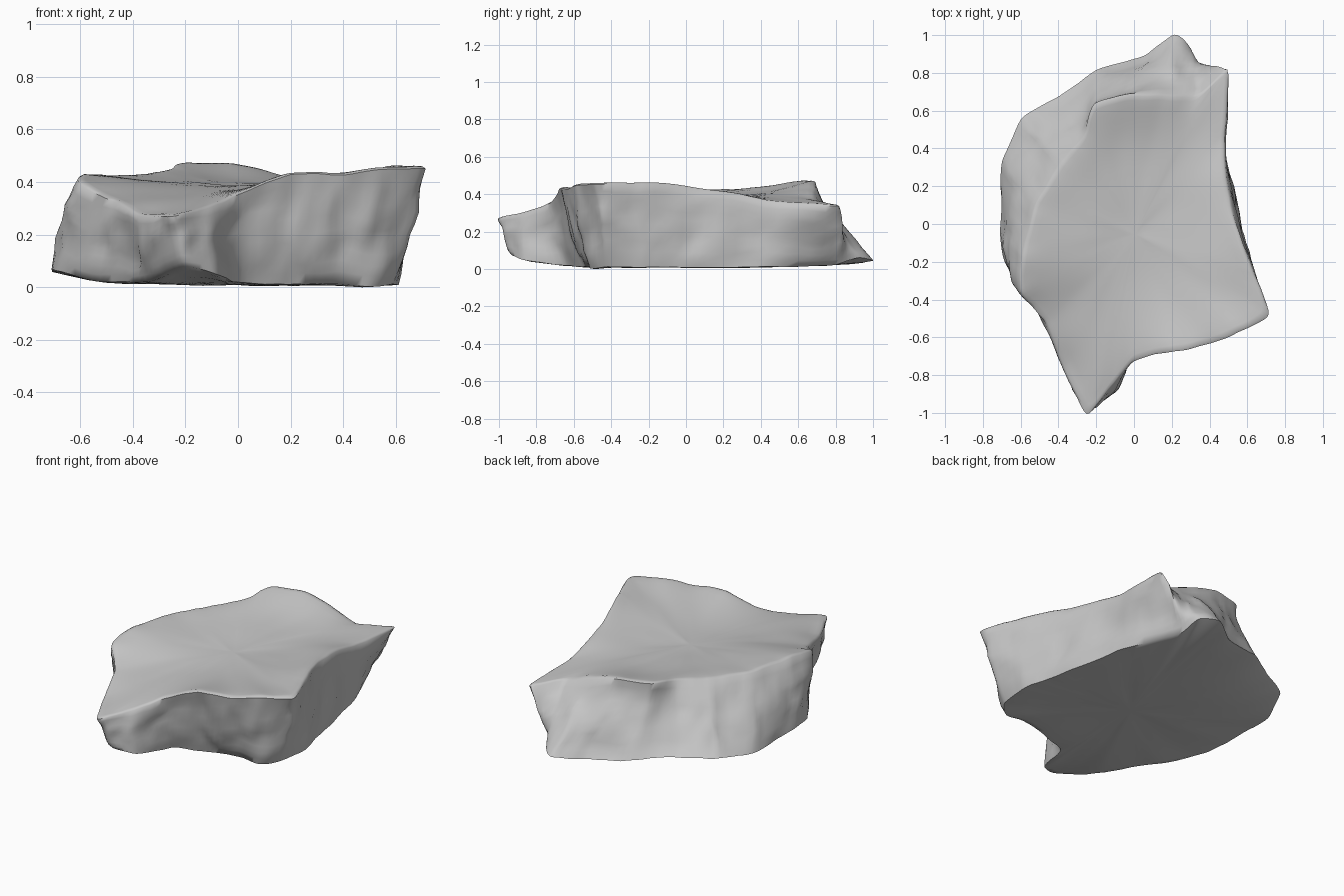
import bpy
import bmesh
from mathutils import Vector, noise

old = bpy.data.objects.get("Cube")
if old:
    bpy.data.objects.remove(old, do_unlink=True)

# Corner columns, counter-clockwise from the front tip:
# upper rim x, y, z, then lower rim x, y, z
COLUMNS = [
    (-.25, -1.01, .28, -.2, -.93, .09), (-.13, -.87, .31, -.08, -.88, .06),
    (0, -.73, .36, 0, -.64, .03), (.2, -.68, .44, .18, -.56, .02),
    (.4, -.64, .44, .37, -.51, .02), (.55, -.58, .46, .5, -.51, .01),
    (.72, -.48, .46, .59, -.42, .02), (.63, -.24, .47, .61, -.22, .02),
    (.51, .1, .44, .56, 0, .02), (.48, .45, .375, .48, .42, .02),
    (.5, .82, .345, .33, .78, .03), (.34, .69, .375, .3, .93, .07),
    (.15, .69, .44, .21, 1.01, .05), (-.03, .69, .48, .05, .9, .04),
    (-.21, .64, .485, -.2, .82, .07), (-.27, .47, .45, -.42, .67, .09),
    (-.4, .32, .43, -.6, .56, .09), (-.53, .1, .43, -.7, .33, .07),
    (-.59, -.16, .44, -.71, .03, .07), (-.61, -.36, .41, -.69, -.2, .07),
    (-.47, -.53, .34, -.5, -.42, .03), (-.38, -.76, .285, -.33, -.7, .03),
]
# Hollows and swells inside the upper face
SWELLS = [(0, -.35, .37), (0, 0, .39), (.28, .1, .395), (0, .4, .4),
          (-.28, -.55, .345), (.32, -.35, .42), (-.3, .05, .41)]
SAMPLES = 7
CENTRE = Vector((0, -.05, 0))


def clamp(value):
    return max(0, min(1, value))


def spline(a, b, c, d, t):
    """Rounded path through b and c, with slack to keep corners firm."""
    m, n = (c - a) * .3, (d - b) * .3
    s, q = t * t, t * t * t
    return b * (2*q - 3*s + 1) + m * (q - 2*s + t) + c * (3*s - 2*q) + n * (q - s)


def resample(points):
    count = len(points)
    return [spline(*(points[(i + k) % count] for k in (-1, 0, 1, 2)), j / SAMPLES)
            for i in range(count) for j in range(SAMPLES)]


upper = resample([Vector(c[:3]) for c in COLUMNS])
lower = resample([Vector(c[3:]) for c in COLUMNS])
# Each control: place, influence, softness
controls = [(p, 1, .0005) for p in upper] + [(Vector(p), 16, .02) for p in SWELLS]


def upper_height(x, y):
    """Blend rim and swell heights by nearness."""
    total = weight = 0
    for p, w, soft in controls:
        k = w / ((p.x - x) ** 2 + (p.y - y) ** 2 + soft) ** 1.5
        total += p.z * k
        weight += k
    return total / weight


def roughen(p, amount):
    """Weathered stone: broad lumps plus fine chips."""
    broad = noise.noise_vector(p * 4.5)
    fine = noise.noise_vector(p * 13)
    return p + (broad * .65 + fine * .35) * amount


def toward_centre(p, r, z):
    q = CENTRE.lerp(p, r)
    q.z = z
    return q


# Rings from the underside, up the broken walls, across the upper face
rings = []
for r in (.2, .4, .6, .8, .95):
    rings.append([roughen(toward_centre(p, r, .02 + (p.z - .02) * r ** 4), .01)
                  for p in lower])
for step in range(11):
    t = step / 10
    middle = 1 - (2*t - 1) ** 4
    ring = []
    for a, b in zip(lower, upper):
        p = a.lerp(b, t)
        # The back slope is scooped, the other walls swell a little
        scoop = clamp(p.y * 2.5 - .8) * clamp(.9 - p.x * 3)
        r = 1 + (.012 - .05 * scoop) * middle
        ring.append(roughen(toward_centre(p, r, p.z), .015 + .03 * middle))
    rings.append(ring)
wall_end = len(rings)
for r in (.98, .95, .9, .84, .76, .67, .57, .47, .37, .27, .18, .09):
    ring = []
    for p in upper:
        q = CENTRE.lerp(p, r)
        q.z = upper_height(q.x, q.y) + .006
        ring.append(roughen(q, .015))
    rings.append(ring)

bm = bmesh.new()
loops = [[bm.verts.new(p) for p in ring] for ring in rings]
size = len(upper)
for low, high in zip(loops, loops[1:]):
    for i in range(size):
        j = (i + 1) % size
        bm.faces.new((low[i], low[j], high[j], high[i]))
hubs = []
for loop in (loops[0], loops[-1]):
    hub = bm.verts.new(sum((v.co for v in loop), Vector()) / size)
    hubs.append(hub)
    for i in range(size):
        bm.faces.new((loop[i], loop[(i + 1) % size], hub))


def soften(verts, factor):
    bmesh.ops.smooth_vert(bm, verts=verts, factor=factor,
                          use_axis_x=True, use_axis_y=True, use_axis_z=True)


# Wear the broken edges lightly and the upper face more
soften(bm.verts[:], .3)
worn = [v for loop in loops[wall_end + 2:] for v in loop] + hubs[1:]
for _ in range(6):
    soften(worn, .5)
bmesh.ops.recalc_face_normals(bm, faces=bm.faces)

# Stand the slab on the floor
floor = min(v.co.z for v in bm.verts)
bmesh.ops.translate(bm, verts=bm.verts, vec=(0, 0, -floor))

mesh = bpy.data.meshes.new("rock_slab")
bm.to_mesh(mesh)
bm.free()
slab = bpy.data.objects.new("rock_slab", mesh)
bpy.context.collection.objects.link(slab)

stone = bpy.data.materials.new("grey stone")
stone.use_nodes = True
colour = (.57, .57, .57, 1)
stone.diffuse_color = colour
shader = next(n for n in stone.node_tree.nodes if n.type == "BSDF_PRINCIPLED")
shader.inputs["Base Color"].default_value = colour
mesh.materials.append(stone)

bpy.ops.object.select_all(action="DESELECT")
slab.select_set(True)
bpy.context.view_layer.objects.active = slab
bpy.ops.object.shade_smooth_by_angle(angle=1.0)
